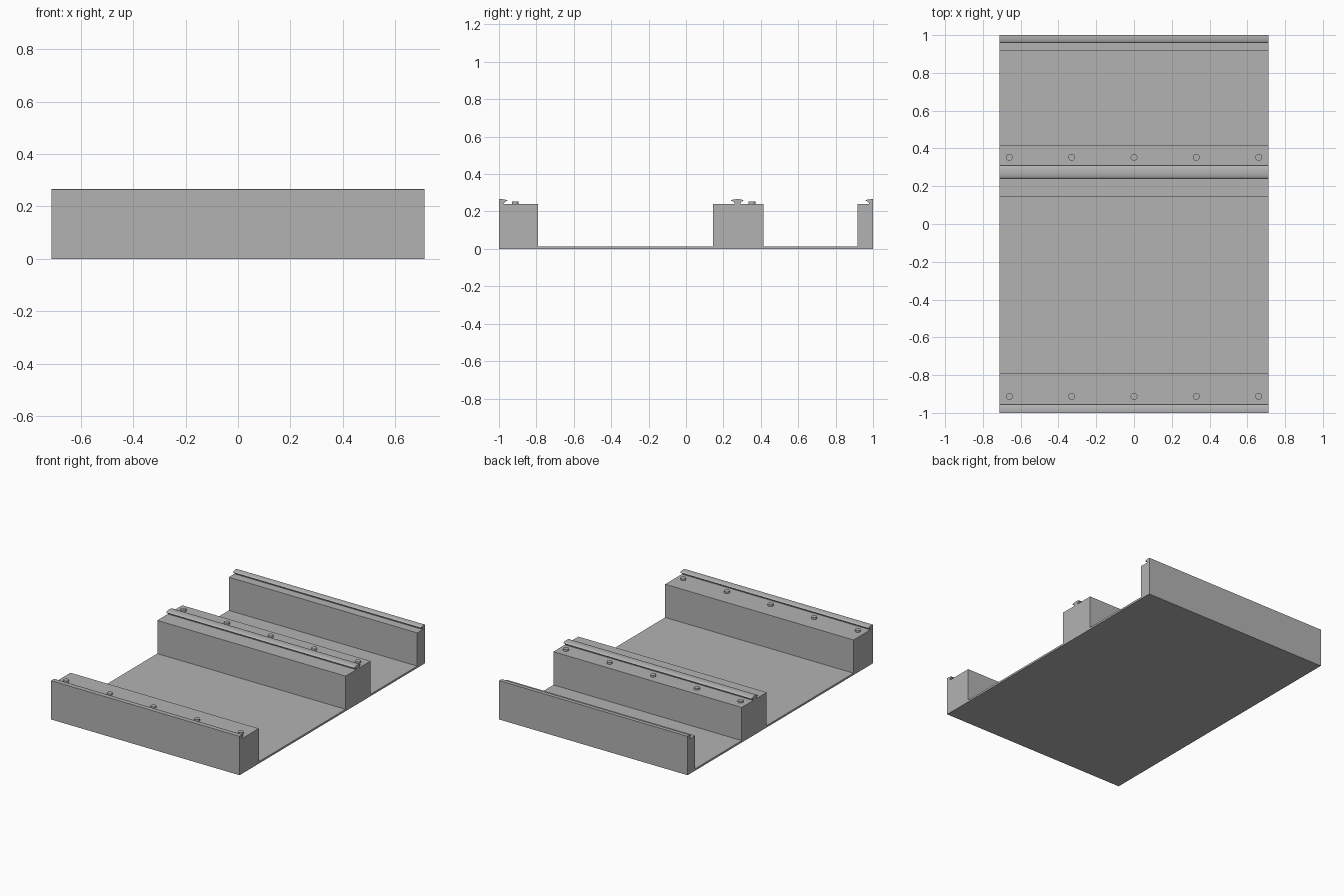
import bpy
import bmesh
import math

cube = bpy.data.objects.get("Cube")
if cube:
    bpy.data.objects.remove(cube)

HALF_LENGTH = 0.712
BED_TOP = 0.24

grey = bpy.data.materials.new("plain_grey")
grey.use_nodes = True
colour = (0.45, 0.45, 0.45, 1)
grey.diffuse_color = colour
grey.node_tree.nodes["Principled BSDF"].inputs["Base Color"].default_value = colour


def finish(name, bm, smooth=False):
    bmesh.ops.recalc_face_normals(bm, faces=bm.faces)
    mesh = bpy.data.meshes.new(name)
    bm.to_mesh(mesh)
    bm.free()
    mesh.materials.append(grey)
    obj = bpy.data.objects.new(name, mesh)
    bpy.context.collection.objects.link(obj)
    if smooth:
        bpy.ops.object.select_all(action="DESELECT")
        obj.select_set(True)
        bpy.context.view_layer.objects.active = obj
        bpy.ops.object.shade_smooth_by_angle(angle=math.radians(35))
    return obj


def extrude_profile(name, points, smooth=False):
    """Sweep a closed (y, z) outline along the whole length in x."""
    bm = bmesh.new()
    face = bm.faces.new([bm.verts.new((-HALF_LENGTH, y, z)) for y, z in points])
    swept = bmesh.ops.extrude_face_region(bm, geom=[face])["geom"]
    verts = [v for v in swept if isinstance(v, bmesh.types.BMVert)]
    bmesh.ops.translate(bm, verts=verts, vec=(2 * HALF_LENGTH, 0, 0))
    return finish(name, bm, smooth)


def rail(name, centre, left_cut, right_cut):
    """Domed head over hollow sides, trimmed at the ends of the module."""
    crown = [(0.034 * math.sin(a), 0.256 + 0.010 * math.cos(a))
             for a in (math.radians(d) for d in range(0, 91, 15))]
    hollow = [(0.034 - 0.018 * math.sin(a), BED_TOP + 0.016 * math.cos(a))
              for a in (math.radians(d) for d in range(15, 91, 15))]
    half = crown + hollow + [(0.022, BED_TOP - 0.003)]
    outline = half + [(-y, z) for y, z in reversed(half[1:])]
    obj = extrude_profile(name, [(centre + y, z) for y, z in outline])
    bm = bmesh.new()
    bm.from_mesh(obj.data)
    for cut, side in ((left_cut, -1), (right_cut, 1)):
        if cut is not None:
            geom = bm.verts[:] + bm.edges[:] + bm.faces[:]
            bmesh.ops.bisect_plane(bm, geom=geom, plane_co=(0, cut, 0),
                                   plane_no=(0, side, 0), clear_outer=True)
            rim = [e for e in bm.edges if e.is_boundary]
            bmesh.ops.holes_fill(bm, edges=rim)
    bpy.data.objects.remove(obj)
    finish(name, bm, True)


def box_outline(y0, y1, z0, z1):
    return [(y0, z0), (y1, z0), (y1, z1), (y0, z1)]


# Floor plate and the three raised beds
extrude_profile("floor_plate", box_outline(-1, 1, 0, 0.013))
for name, y0, y1 in (("front_bed", -1, -0.792),
                     ("middle_bed", 0.145, 0.415),
                     ("back_bed", 0.918, 1)):
    extrude_profile(name, box_outline(y0, y1, 0, BED_TOP))

# Rails, the outer two trimmed flush with the edges
rail("front_rail", -0.989, -1, None)
rail("middle_rail", 0.275, None, None)
rail("back_rail", 0.994, None, 1)

# Rows of round bolt heads beside the rails
for row, y in (("front", -0.913), ("middle", 0.353)):
    for i in range(5):
        bm = bmesh.new()
        bmesh.ops.create_cone(bm, cap_ends=True, segments=24, radius1=0.018,
                              radius2=0.018, depth=0.014)
        bmesh.ops.translate(bm, verts=bm.verts,
                            vec=(0.33 * (i - 2), y, BED_TOP + 0.005))
        finish(f"{row}_bolt_{i + 1}", bm, True)
